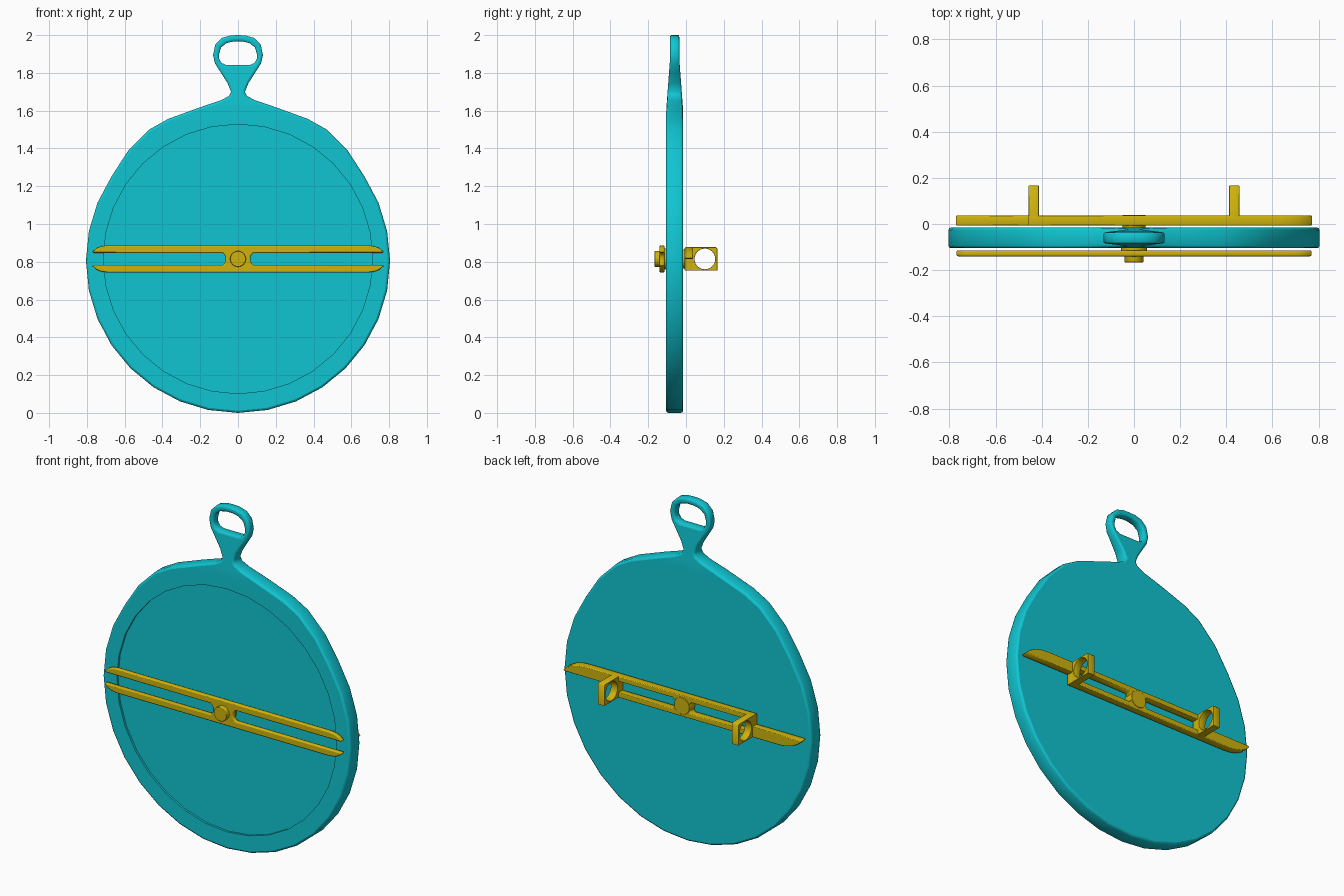
import bpy, bmesh, math, mathutils
from mathutils import Vector

if "Cube" in bpy.data.objects:
    bpy.data.objects.remove(bpy.data.objects["Cube"])

ZC = 0.815  # height of the pivot


def material(name, rgb):
    m = bpy.data.materials.new(name)
    m.diffuse_color = (*rgb, 1)
    m.use_nodes = True
    m.node_tree.nodes["Principled BSDF"].inputs["Base Color"].default_value = m.diffuse_color
    return m


CYAN = material("cyan_enamel", (0.005, 0.56, 0.64))
GOLD = material("yellow_metal", (0.62, 0.45, 0.004))


def circle(cx, cy, r, n=32):
    return [(cx + r * math.cos(2 * math.pi * i / n), cy + r * math.sin(2 * math.pi * i / n))
            for i in range(n)]


def wind(pts, ccw):
    area = sum(a[0] * b[1] - b[0] * a[1] for a, b in zip(pts, pts[1:] + pts[:1]))
    return [Vector(p) for p in (pts if (area > 0) == ccw else pts[::-1])]


def inset(loop, d):
    out = []
    for i, p in enumerate(loop):
        e1, e2 = (p - loop[i - 1]).normalized(), (loop[(i + 1) % len(loop)] - p).normalized()
        n1, n2 = Vector((-e1.y, e1.x)), Vector((-e2.y, e2.x))
        n = (n1 + n2).normalized()
        out.append(p + n * d / max(n.dot(n1), 0.5))
    return out


# Rounded-edge slab: first loop is the outline, the others are holes.
def slab(name, loops, d0, d1, b, mat, place=lambda u, d, v: (u, d, v), recess=None):
    bm = bmesh.new()
    loops = [wind(l, i == 0) for i, l in enumerate(loops)]
    arc = [(b * (1 - math.sin(a)), b * (1 - math.cos(a))) for a in (0, math.pi / 4, math.pi / 2)]
    rings = [(d0 + dy, ins) for ins, dy in arc] + [(d1 - dy, ins) for ins, dy in reversed(arc)]

    def add(pts, d):
        return [bm.verts.new(place(p.x, d, p.y)) for p in pts]

    def bridge(r0, r1):
        for i in range(len(r0)):
            bm.faces.new((r0[i - 1], r0[i], r1[i], r1[i - 1]))

    caps, front, back = set(), [], []
    for loop in loops:
        vs = [add(inset(loop, ins), d) for d, ins in rings]
        for r0, r1 in zip(vs, vs[1:]):
            bridge(r0, r1)
        front.append((inset(loop, b), vs[0]))
        back.append((inset(loop, b), vs[-1]))
    if recess:
        pts, depth = wind(recess[0], False), recess[1]
        top, low = add(pts, d0), add(pts, d0 + depth)
        bridge(top, low)
        caps.add(bm.faces.new(low))
        front.append((pts, top))
    for side in (front, back):
        flat = [v for _, vs in side for v in vs]
        polys = [[Vector((p.x, p.y, 0)) for p in pts] for pts, _ in side]
        for tri in mathutils.geometry.tessellate_polygon(polys):
            caps.add(bm.faces.new([flat[i] for i in tri]))
    bmesh.ops.recalc_face_normals(bm, faces=bm.faces)
    for f in bm.faces:
        f.smooth = True
    for e in bm.edges:
        n_caps = sum(f in caps for f in e.link_faces)
        e.smooth = n_caps != 1 and e.calc_face_angle(0) < math.radians(50)
    me = bpy.data.meshes.new(name)
    bm.to_mesh(me)
    bm.free()
    me.materials.append(mat)
    ob = bpy.data.objects.new(name, me)
    bpy.context.collection.objects.link(ob)
    return ob


def mirrored(half):
    return half + [(-x, z) for x, z in reversed(half) if x > 1e-6]


def lift(pts):
    return [(x, z + ZC) for x, z in pts]


# Round plate with neck and hanging loop, thinner towards the top
half = [(0.805 * math.sin(i * math.pi / 16), 0.805 - 0.805 * math.cos(i * math.pi / 16))
        for i in range(12)]
half[0] = (0, 0)
half += [(0.58, 1.39), (0.47, 1.50), (0.37, 1.556), (0.2, 1.618), (0.09, 1.655), (0.047, 1.678),
         (0.037, 1.70), (0.055, 1.745), (0.09, 1.80), (0.122, 1.85), (0.132, 1.895),
         (0.12, 1.95), (0.085, 1.985), (0.04, 1.998), (0, 2.0)]
eye = [(0, 1.843), (0.065, 1.843), (0.088, 1.853), (0.1, 1.875), (0.1, 1.90), (0.09, 1.935),
       (0.06, 1.958), (0.02, 1.967)]


def taper(x, y, z):
    t = min(max((z - 1.6) / 0.27, 0), 1)
    return (x, -0.06 + (y + 0.06) * (1 - 0.45 * t), z)


slab("round_plate", [mirrored(half), mirrored(eye)], -0.105, -0.015, 0.012, CYAN, taper,
     recess=(circle(0, ZC, 0.713), 0.012))

# Front clamp: two bars joined at the hub
q = [(0.066, 0.014), (0.08, 0.032), (0.765, 0.032), (0.77, 0.038), (0.75, 0.056), (0.725, 0.067),
     (0.69, 0.072)]
upper = q + [(-x, z) for x, z in reversed(q)]
slab("front_bars", [lift(upper + [(-x, -z) for x, z in upper])], -0.14, -0.114, 0.006, GOLD)

# Back frame: two offset rails, the same after half a turn
s = [(0.457, -0.062), (0.457, 0), (0.765, 0), (0.772, 0.006), (0.75, 0.028), (0.715, 0.047),
     (0.67, 0.059), (0.63, 0.062)]
slot = [(0.045, 0.018), (0.06, 0.033), (0.413, 0.033), (0.413, -0.033), (0.06, -0.033),
        (0.045, -0.018)]
slab("back_frame", [lift(s + [(-x, -z) for x, z in s]), lift(slot),
                    lift([(-x, z) for x, z in slot])], -0.007, 0.037, 0.004, GOLD)

# Pierced lugs on the back frame
lug = [(0.0, -0.062), (0.166, -0.062), (0.166, 0.055), (0.159, 0.062), (0.0, 0.062)]
for side, x in (("right", 0.435), ("left", -0.435)):
    slab(side + "_lug", [lift(lug), circle(0.1, ZC, 0.055, 24)], x - 0.022, x + 0.022, 0.002,
         GOLD, lambda u, d, v: (d, u, v))

# Pivot pin and washers
slab("pivot_pin", [circle(0, ZC, 0.042, 24)], -0.166, 0.02, 0.003, GOLD)
slab("back_pin_head", [circle(0, ZC, 0.05, 24)], -0.0165, 0.04, 0.002, GOLD)
slab("front_washer", [circle(0, ZC, 0.056, 24)], -0.122, -0.09, 0.002, GOLD)
